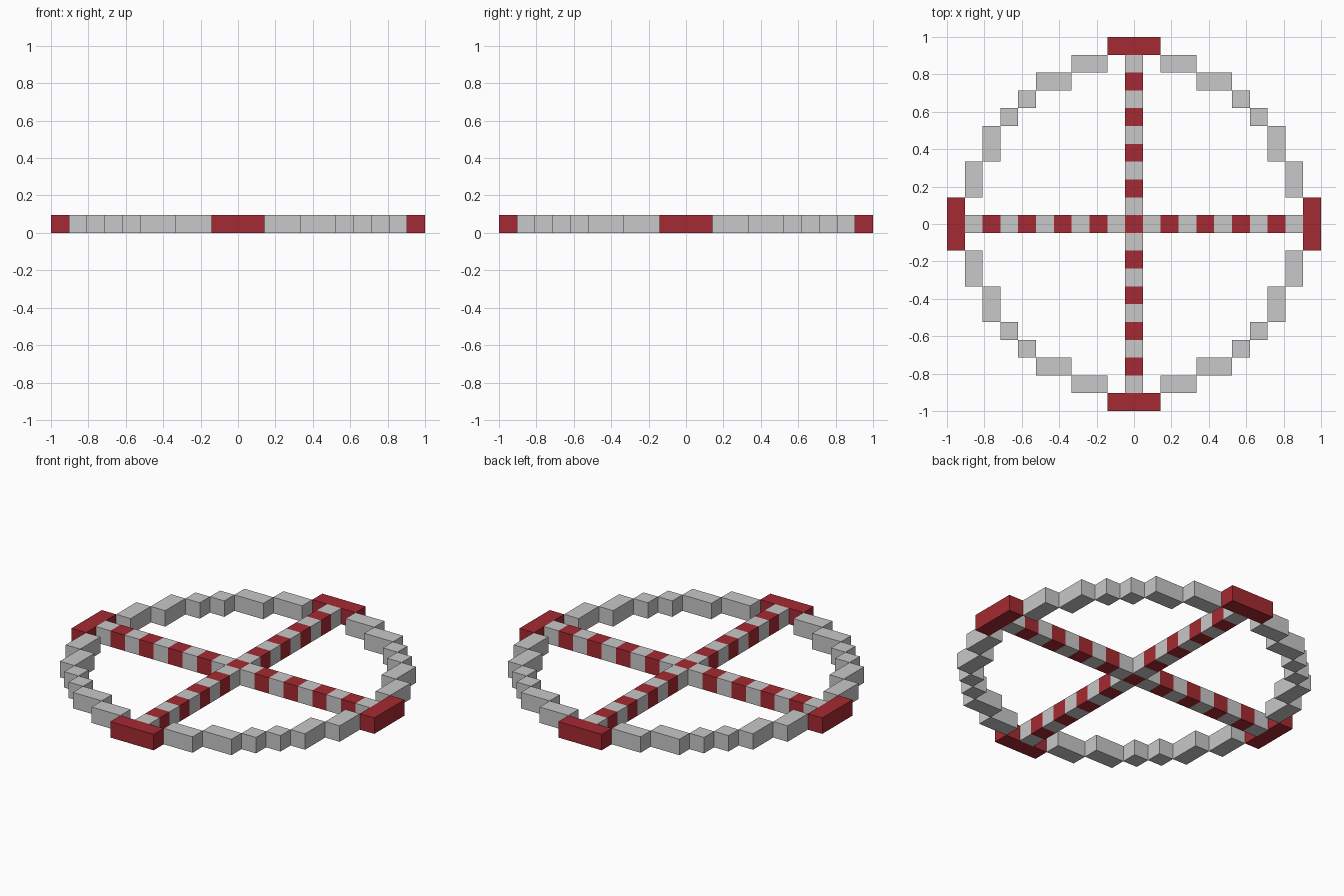
import bpy, bmesh
from mathutils import Matrix, Vector

if "Cube" in bpy.data.objects:
    bpy.data.objects.remove(bpy.data.objects["Cube"])

U = 2 / 21  # one block: the model is 21 blocks wide


def material(name, rgb):
    m = bpy.data.materials.new(name)
    m.diffuse_color = (*rgb, 1)
    m.use_nodes = True
    m.node_tree.nodes["Principled BSDF"].inputs["Base Color"].default_value = m.diffuse_color
    return m


GREY = material("light grey", (0.578, 0.578, 0.578))
RED = material("dark red", (0.376, 0.023, 0.032))


def blocks(name, cells, mats):
    """Boxes given as (x, y, width, depth, material index), in block units."""
    bm = bmesh.new()
    for x, y, w, d, mi in cells:
        mat = (Matrix.Translation(Vector((x, y, 0.5)) * U)
               @ Matrix.Diagonal((w * U, d * U, U, 1)))
        verts = bmesh.ops.create_cube(bm, size=1, matrix=mat)["verts"]
        for f in {f for v in verts for f in v.link_faces}:
            f.material_index = mi
    me = bpy.data.meshes.new(name)
    bm.to_mesh(me)
    bm.free()
    for m in mats:
        me.materials.append(m)
    ob = bpy.data.objects.new(name, me)
    bpy.context.collection.objects.link(ob)
    return ob


# stepped rim: one quadrant, mirrored into the other three
eighth = [(2.5, 9, 2, 1), (4.5, 8, 2, 1), (6, 7, 1, 1)]
quadrant = eighth + [(y, x, d, w) for x, y, w, d in eighth]
for sx, xn in ((1, "right"), (-1, "left")):
    for sy, yn in ((1, "back"), (-1, "front")):
        blocks(f"rim_{yn}_{xn}",
               [(sx * x, sy * y, w, d, 0) for x, y, w, d in quadrant], [GREY])

# red rim caps and striped spokes on the four sides
for name, dx, dy in (("right", 1, 0), ("left", -1, 0), ("back", 0, 1), ("front", 0, -1)):
    blocks(f"rim_cap_{name}",
           [(10 * dx, 10 * dy, 1 + 2 * abs(dy), 1 + 2 * abs(dx), 0)], [RED])
    blocks(f"spoke_{name}",
           [(i * dx, i * dy, 1, 1, 1 - i % 2) for i in range(1, 10)], [GREY, RED])

# centre block
blocks("hub", [(0, 0, 1, 1, 0)], [RED])
